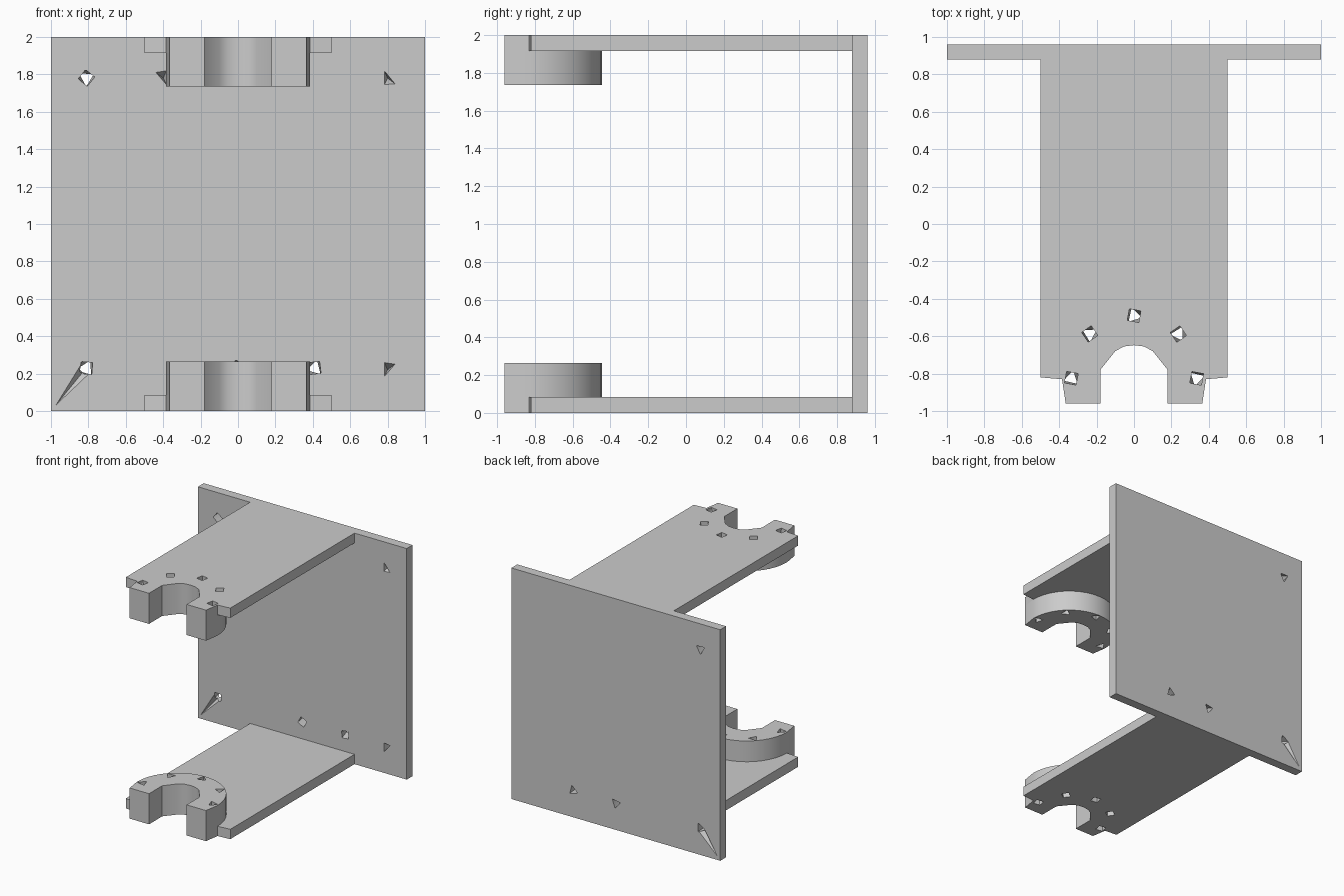
import bpy, bmesh, math
from mathutils import Vector

cube = bpy.data.objects.get("Cube")
if cube:
    bpy.data.objects.remove(cube)

grey = bpy.data.materials.new("plain grey")
grey.use_nodes = True
COLOUR = (0.6, 0.6, 0.6, 1)
grey.diffuse_color = COLOUR
grey.node_tree.nodes["Principled BSDF"].inputs["Base Color"].default_value = COLOUR


def finish(name, bm):
    bmesh.ops.recalc_face_normals(bm, faces=bm.faces)
    mesh = bpy.data.meshes.new(name)
    bm.to_mesh(mesh)
    bm.free()
    mesh.materials.append(grey)
    obj = bpy.data.objects.new(name, mesh)
    bpy.context.collection.objects.link(obj)
    return obj


def prism(name, outline, z0, z1):
    """Extrude a flat outline upwards."""
    bm = bmesh.new()
    face = bm.faces.new([bm.verts.new((x, y, z0)) for x, y in outline])
    new = bmesh.ops.extrude_face_region(bm, geom=[face])["geom"]
    bmesh.ops.translate(bm, vec=(0, 0, z1 - z0),
                        verts=[v for v in new if isinstance(v, bmesh.types.BMVert)])
    return finish(name, bm)


def hull(points):
    """Convex cutter around a few points."""
    bm = bmesh.new()
    verts = [bm.verts.new(p) for p in points]
    bmesh.ops.convex_hull(bm, input=verts)
    obj = finish("hole_cutter", bm)
    obj.hide_render = True
    return obj


def cut(obj, cutters):
    """Subtract the cutters and bake the result."""
    for c in cutters:
        mod = obj.modifiers.new("cut", "BOOLEAN")
        mod.operation = "DIFFERENCE"
        mod.solver = "EXACT"
        mod.object = c
    deps = bpy.context.evaluated_depsgraph_get()
    mesh = bpy.data.meshes.new_from_object(obj.evaluated_get(deps))
    obj.modifiers.clear()
    obj.data = mesh


def remove(cutters):
    for c in cutters:
        bpy.data.objects.remove(c)


def mirrored(half):
    """Complete a right-hand outline with its mirror image."""
    return half + [(-x, y) for x, y in reversed(half) if x > 0]


def polygon(x, y, r, sides, turn, z):
    return [(x + r * math.cos(turn + i * math.tau / sides),
             y + r * math.sin(turn + i * math.tau / sides), z) for i in range(sides)]


# Shared outlines: slot, tabs and the round outer wall
CY, R = -0.83, 0.385
slot = [(0.18, -0.96), (0.18, -0.78), (0.1, -0.68), (0.055, -0.655), (0, -0.648)]
tab = [(0.365, -0.96), (R, CY)]
arc = [(R * math.cos(a), CY + R * math.sin(a))
       for a in (math.pi / 2 * i / 10 for i in range(1, 10))] + [(0, CY + R)]
slot_left = [(-x, y) for x, y in slot[:-1]]


def with_slot(half):
    full = half + [(-x, y) for x, y in reversed(half) if x > 0]
    return full + slot_left + slot[::-1]


ring_outline = with_slot(tab + arc)
shelf_outline = with_slot(tab + [(0.5, -0.82), (0.5, 0.88)])

# Two arms facing each other, each with a slotted ring and five holes
for level, place in ((0, "lower"), (2, "upper")):
    d = 1 if level == 0 else -1
    zs = [level + d * h for h in (0, 0.085, 0.265)]
    shelf = prism(place + "_arm", shelf_outline, zs[0], zs[1])
    ring = prism(place + "_ring", ring_outline, zs[1], zs[2])
    cutters = []
    for deg in (0, 45, 90, 135, 180):
        a = math.radians(deg)
        x, y = 0.335 * math.cos(a), CY + 0.005 + 0.335 * math.sin(a)
        cutters.append(hull(
            polygon(x, y, 0.044, 4, a + 0.6, level - d * 0.01)
            + polygon(x, y, 0.042, 3, a + 0.3, level + d * 0.28)))
    cut(shelf, cutters)
    cut(ring, cutters)
    remove(cutters)

# Square back plate
FRONT, BACK = 0.88, 0.96
plate = prism("back_plate", [(-1, FRONT), (1, FRONT), (1, BACK), (-1, BACK)], 0, 2)


def through(x, z, turn):
    front = polygon(x, z, 0.044, 4, turn, FRONT - 0.01)
    back = polygon(x, z, 0.042, 3, turn + 0.4, BACK + 0.01)
    return hull([(a, y, b) for a, b, y in front + back])


def pit(x, z, side, up):
    """Blind pit narrowing towards the back."""
    tri = [(x - side * 0.03, z + 0.045), (x - side * 0.03, z - 0.04),
           (x + side * 0.035, z - up * 0.035)]
    return hull([(a, FRONT - 0.01, b) for a, b in tri] + [(x - side * 0.01, BACK - 0.015, z)])


cutters = [through(-0.81, 1.78, 0.1), through(-0.81, 0.23, 0.7),
           through(0, 0.23, 0.3), through(0.41, 0.23, 0.9),
           pit(0.81, 1.78, 1, 1), pit(0.81, 0.22, 1, -1),
           pit(-0.41, 1.78, -1, -1), pit(0, 1.78, 1, 1)]
# Torn grooves from the lower corner hole to the plate corner
for surface, inward in ((FRONT, 1), (BACK, -1)):
    y0, y1 = surface - inward * 0.005, surface + inward * 0.035
    cutters.append(hull([(-0.995, y0, 0.005), (-0.85, y0, 0.24),
                         (-0.79, y0, 0.2), (-0.82, y1, 0.22)]))
cut(plate, cutters)
remove(cutters)

# Smooth the curved walls and keep the corners sharp
bpy.ops.object.select_all(action="DESELECT")
for obj in bpy.context.collection.objects:
    if obj.type == "MESH" and obj.name.split("_")[-1] in ("arm", "ring", "plate"):
        obj.select_set(True)
        bpy.context.view_layer.objects.active = obj
bpy.ops.object.shade_smooth_by_angle(angle=math.radians(30))
